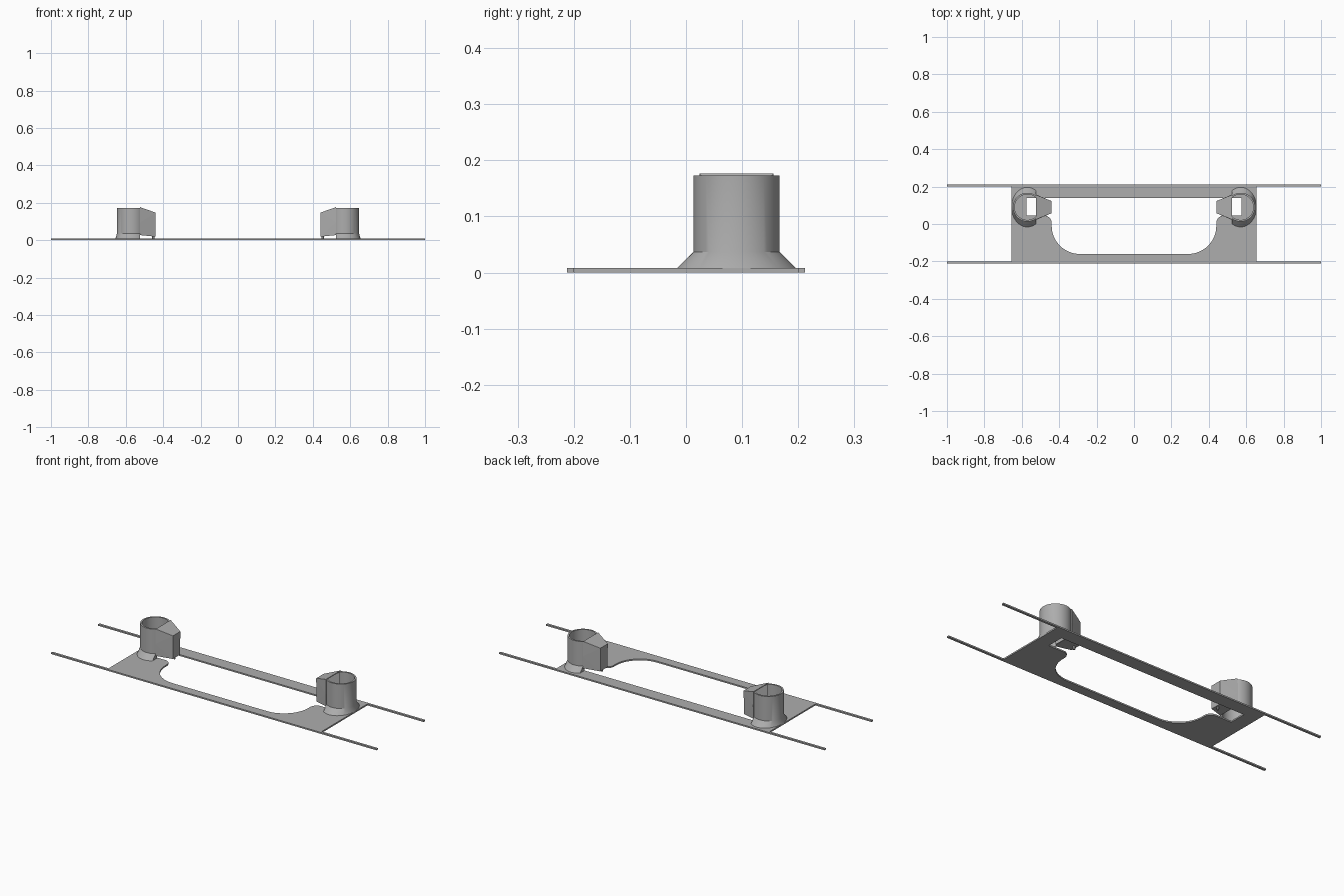
import bpy, bmesh, math
from mathutils import Vector

if "Cube" in bpy.data.objects:
    bpy.data.objects.remove(bpy.data.objects["Cube"])

grey = bpy.data.materials.new("plain_grey")
grey.diffuse_color = (0.42, 0.42, 0.42, 1)
grey.use_nodes = True
grey.node_tree.nodes["Principled BSDF"].inputs["Base Color"].default_value = grey.diffuse_color
CX, CY = 0.57, 0.09      # centre of the right-hand tube
CUT = 0.045              # where the tube is sliced open towards the spout
T = 0.008                # plate thickness


def finish(name, bm, mirror=True, smooth=False, solid=0):
    bmesh.ops.recalc_face_normals(bm, faces=bm.faces)
    me = bpy.data.meshes.new(name)
    bm.to_mesh(me)
    bm.free()
    ob = bpy.data.objects.new(name, me)
    bpy.context.collection.objects.link(ob)
    me.materials.append(grey)
    if solid:
        m = ob.modifiers.new("wall", 'SOLIDIFY')
        m.thickness = solid
        m.offset = -1
    if mirror:
        m = ob.modifiers.new("mirror", 'MIRROR')
        m.use_clip = True
    if smooth:
        bpy.context.view_layer.objects.active = ob
        ob.select_set(True)
        bpy.ops.object.shade_smooth_by_angle(angle=math.radians(30))
        ob.select_set(False)
    return ob


def arc(cx, cy, r, a0, a1, n):
    return [(cx + r * math.cos(math.radians(a0 + (a1 - a0) * i / n)),
             cy + r * math.sin(math.radians(a0 + (a1 - a0) * i / n)))
            for i in range(n + 1)]


# Base plate: half outline with the rounded opening and the duct slot
outline = [(0, -0.205), (0.655, -0.205), (0.655, 0.205), (0, 0.205),
           (0, 0.14), (0.575, 0.14), (0.575, 0.045)]
outline += arc(0.48, 0.005, 0.04, 90, 180, 8)
outline += arc(0.29, -0.01, 0.15, 0, -90, 16)
outline += [(0, -0.16)]
bm = bmesh.new()
face = bm.faces.new([bm.verts.new((x, y, 0)) for x, y in outline])
ext = bmesh.ops.extrude_face_region(bm, geom=[face])
bmesh.ops.translate(bm, vec=(0, 0, T),
                    verts=[v for v in ext['geom'] if isinstance(v, bmesh.types.BMVert)])
# drop the walls on the symmetry plane
inner = [f for f in bm.faces if all(abs(v.co.x) < 1e-6 for v in f.verts)]
bmesh.ops.delete(bm, geom=inner, context='FACES_ONLY')
finish("base_plate", bm)

# Long thin rails along both edges
for name, y in (("front_rail", -0.206), ("back_rail", 0.206)):
    bm = bmesh.new()
    bmesh.ops.create_cube(bm, size=1)
    for v in bm.verts:
        v.co = Vector((v.co.x * 2, y + v.co.y * 0.013, (v.co.z + 0.5) * T))
    finish(name, bm, mirror=False)

# Hollow tube with flared foot, sliced flat on the spout side
N = 64
profile = [(0.085, 0.106, T), (0.077, 0.077, 0.037), (0.077, 0.077, 0.173),
           (0.068, 0.068, 0.173), (0.068, 0.068, T)]
bm = bmesh.new()
rings = [[bm.verts.new((CX - ax * math.cos(2 * math.pi * i / N),
                        CY + ay * math.sin(2 * math.pi * i / N), z))
          for i in range(N)] for ax, ay, z in profile]
for k in range(len(rings)):
    a, b = rings[k], rings[(k + 1) % len(rings)]
    for i in range(N):
        j = (i + 1) % N
        bm.faces.new((a[i], a[j], b[j], b[i]))
bmesh.ops.bisect_plane(bm, geom=bm.verts[:] + bm.edges[:] + bm.faces[:],
                       plane_co=(CX - CUT, 0, 0), plane_no=(-1, 0, 0), clear_outer=True)
bmesh.ops.holes_fill(bm, edges=[e for e in bm.edges if e.is_boundary], sides=0)
finish("tube", bm, smooth=True)

# Faceted spout narrowing towards the middle of the frame
bm = bmesh.new()


def side(s):
    pts = [(CUT, 0.0625, 0.173), (CUT, 0.0625, 0.095), (CUT, 0.0625, 0.03),
           (0.126, 0.03, 0.145), (0.126, 0.03, 0.022)]
    return [bm.verts.new((CX - x, CY + s * y, z)) for x, y, z in pts]


L, R = side(1), side(-1)
for top, mid, low, etop, elow in (L, R):
    bm.faces.new((top, mid, etop))
    bm.faces.new((mid, elow, etop))
    bm.faces.new((mid, low, elow))
bm.faces.new((L[0], L[3], R[3], R[0]))   # roof
bm.faces.new((L[3], L[4], R[4], R[3]))   # end
bm.faces.new((L[4], L[2], R[2], R[4]))   # floor
finish("spout", bm, solid=0.005)

# Small pin under the spout tip
bm = bmesh.new()
bmesh.ops.create_cone(bm, cap_ends=True, segments=12, radius1=0.006, radius2=0.006, depth=0.022)
bmesh.ops.translate(bm, verts=bm.verts, vec=(CX - 0.117, CY, 0.015))
finish("spout_pin", bm, smooth=True)
